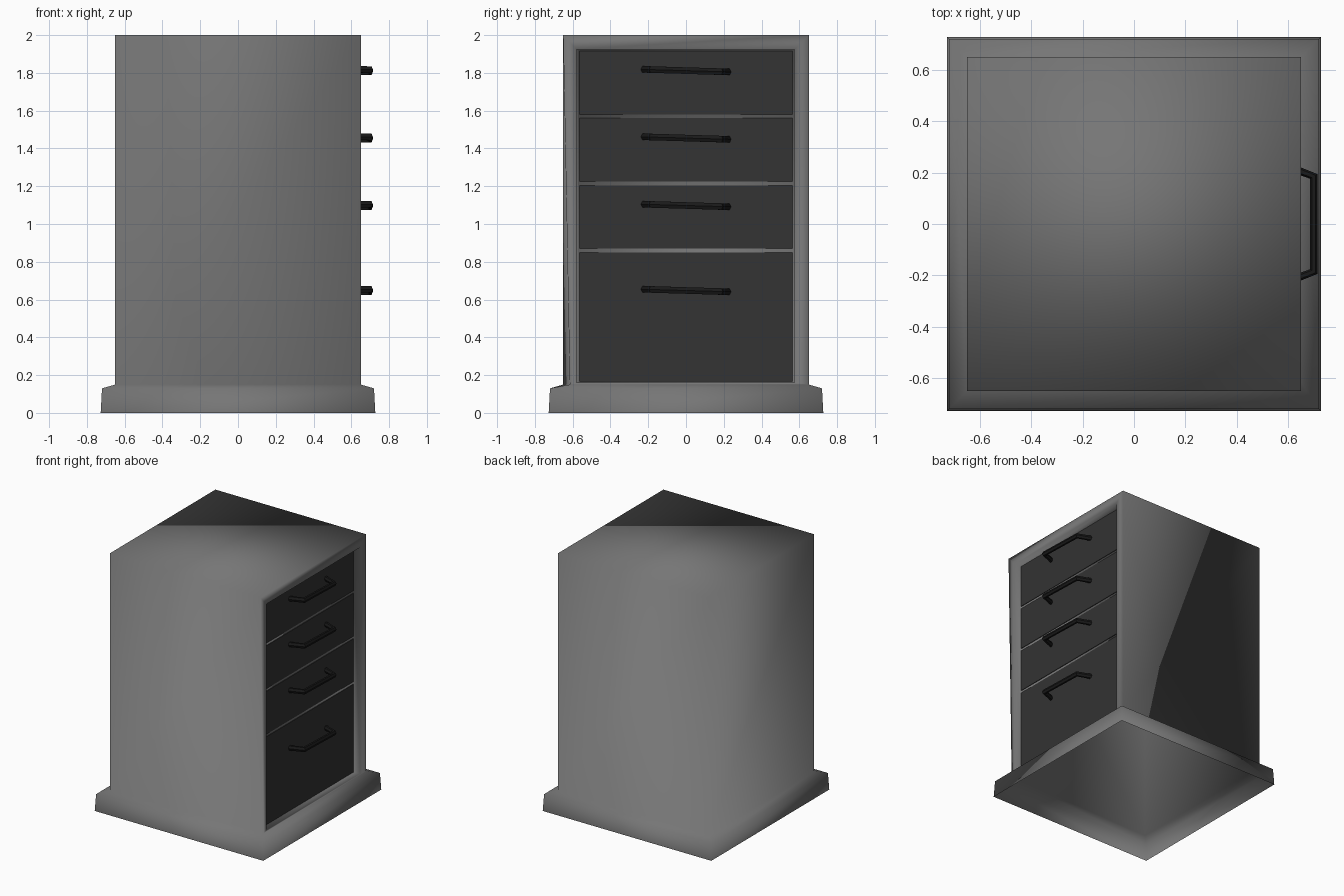
import bpy, bmesh
from math import cos, sin, pi
from mathutils import Vector

if "Cube" in bpy.data.objects:
    bpy.data.objects.remove(bpy.data.objects["Cube"])


def material(name, v):
    m = bpy.data.materials.new(name)
    m.diffuse_color = (v, v, v, 1)
    m.use_nodes = True
    m.node_tree.nodes["Principled BSDF"].inputs["Base Color"].default_value = m.diffuse_color
    return m


def make_object(name, bm, mat, smooth=None):
    bmesh.ops.recalc_face_normals(bm, faces=bm.faces)
    me = bpy.data.meshes.new(name)
    bm.to_mesh(me)
    bm.free()
    ob = bpy.data.objects.new(name, me)
    bpy.context.collection.objects.link(ob)
    me.materials.append(mat)
    if smooth:
        bpy.ops.object.select_all(action='DESELECT')
        ob.select_set(True)
        bpy.context.view_layer.objects.active = ob
        bpy.ops.object.shade_smooth_by_angle(angle=smooth)
    return ob


def bridge(bm, a, b, skip=()):
    n = len(a)
    for i in range(n):
        if i not in skip:
            bm.faces.new((a[i], a[(i + 1) % n], b[(i + 1) % n], b[i]))


grey = material("cabinet_grey", 0.18)
dark = material("drawer_dark", 0.033)
black = material("handle_black", 0.01)

# Cabinet shell: flared skirt, walls and top, open underneath
bm = bmesh.new()
corners = [(1, -1), (1, 1), (-1, 1), (-1, -1)]
rings = [[bm.verts.new((r * x, r * y, z)) for x, y in corners]
         for r, z in ((0.727, 0), (0.72, 0.13), (0.65, 0.15), (0.65, 2))]
rings[2][0].co.y = -0.615
bridge(bm, rings[0], rings[1])
bridge(bm, rings[1], rings[2])
bridge(bm, rings[2], rings[3], skip=(0,))
bm.faces.new(rings[3])

# Face frame and recess on the drawer side
outer = [rings[2][0], rings[2][1], rings[3][1], rings[3][0]]


def rect(x, y0, y1, z0, z1):
    return [bm.verts.new((x, y, z)) for y, z in ((y0, z0), (y1, z0), (y1, z1), (y0, z1))]


lip = rect(0.65, -0.58, 0.575, 0.16, 1.925)
back = rect(0.597, -0.57, 0.57, 0.16, 1.92)
bridge(bm, outer, lip)
bridge(bm, lip, back)
bm.faces.new(back)
make_object("cabinet_shell", bm, grey, smooth=pi)


# Drawer fronts, almost flush with the rails between them
def drawer(name, z0, z1):
    bm = bmesh.new()
    bmesh.ops.create_cube(bm, size=1)
    for v in bm.verts:
        v.co = Vector((0.595 + v.co.x * 0.014, v.co.y * 1.13, (z0 + z1) / 2 + v.co.z * (z1 - z0)))
    make_object(name, bm, dark)


# Bow handles: six-sided bar with splayed legs
def handle(name, z):
    bm = bmesh.new()
    path = [(0.595, -0.225), (0.70, -0.185), (0.70, 0.185), (0.595, 0.225)]
    normals = [(0.35, -1), (0.95, -0.6), (0.95, 0.6), (0.35, 1)]
    prev = None
    for (x, y), (nx, ny) in zip(path, normals):
        ring = []
        for k in range(6):
            a = k * pi / 3
            d = 0.015 * cos(a)
            ring.append(bm.verts.new((x + d * nx, y + d * ny, z - 0.03 * y + 0.02 * sin(a))))
        if prev:
            bridge(bm, prev, ring)
        else:
            bm.faces.new(ring)
        prev = ring
    bm.faces.new(prev)
    make_object(name, bm, black, smooth=0.6)


rows = [(0.165, 0.85, 0.648), (0.87, 1.205, 1.098), (1.225, 1.56, 1.455), (1.58, 1.915, 1.812)]
for i, (z0, z1, zh) in enumerate(rows, 1):
    drawer(f"drawer_front_{i}", z0, z1)
    handle(f"drawer_handle_{i}", zh)
